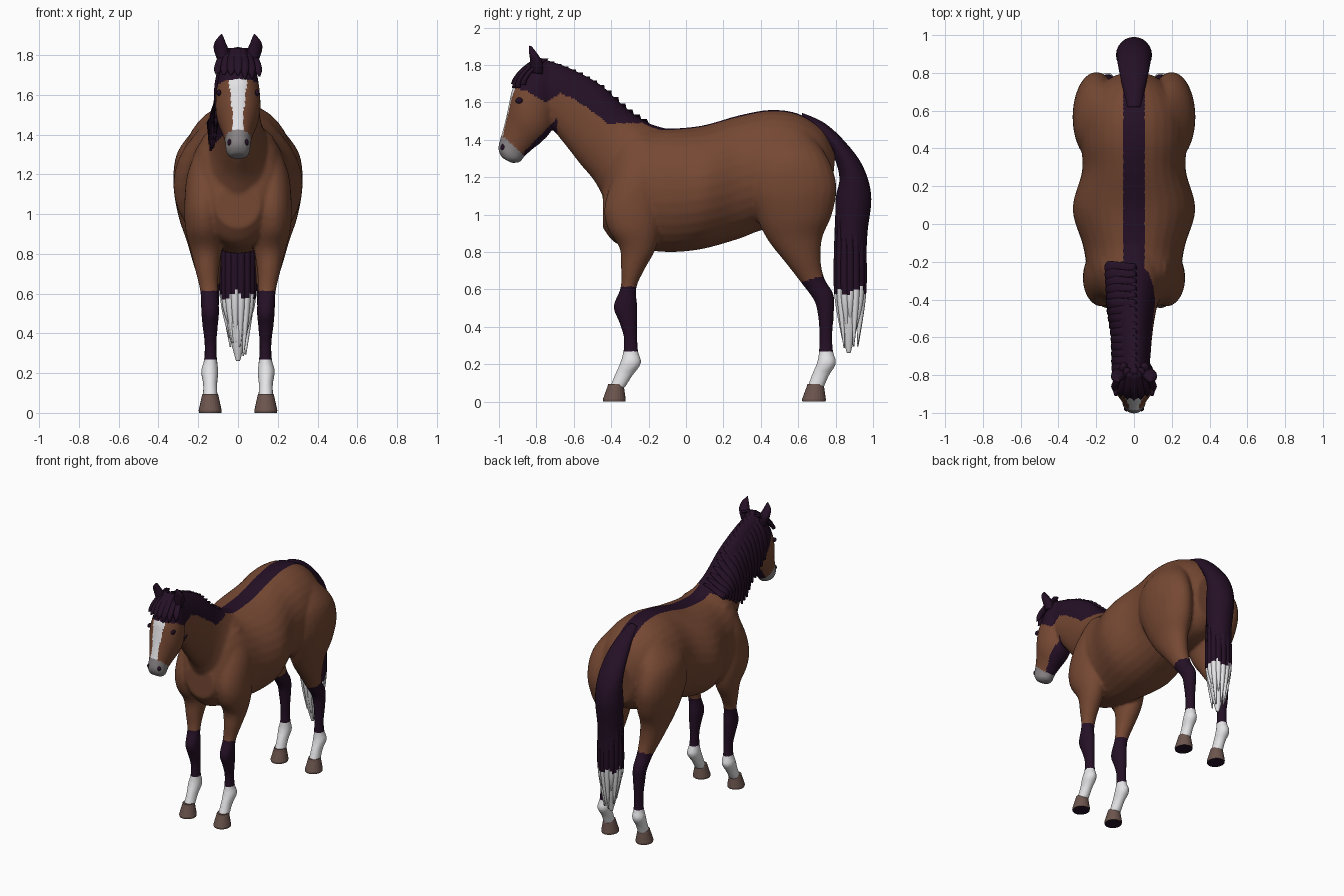
import bpy, bmesh, math, random
random.seed(4)

def material(name, rgb):
    m = bpy.data.materials.new(name)
    m.diffuse_color = (*rgb, 1)
    return m

BROWN, DARK, WHITE, GREY, HOOF = range(5)
MATS = [material("chestnut coat", (0.18, 0.065, 0.033)),
        material("dark hair", (0.018, 0.005, 0.019)),
        material("white marking", (0.80, 0.80, 0.82)),
        material("grey muzzle", (0.25, 0.23, 0.235)),
        material("taupe hoof", (0.15, 0.09, 0.075))]

def interp(table, v):
    if v <= table[0][0]:
        return table[0][1]
    for (a, p), (b, q) in zip(table, table[1:]):
        if v <= b:
            return p + (q - p) * (v - a) / (b - a)
    return table[-1][1]

def smooth_rings(rings, steps):
    """Catmull-Rom interpolation of the ring parameters."""
    out = []
    for i in range(len(rings) - 1):
        p = [rings[max(0, min(len(rings) - 1, i + k))] for k in (-1, 0, 1, 2)]
        for s in range(steps):
            t = s / steps
            out.append([0.5 * (2 * b + (c - a) * t + (2 * a - 5 * b + 4 * c - d) * t * t
                               + (3 * b - a - 3 * c + d) * t ** 3)
                        for a, b, c, d in zip(*p)])
    return out + [list(rings[-1])]

def loft(bm, rings, sides=(1,), steps=5, n=24):
    """Ring = (y1, z1, y2, z2, half width in x, centre x): ellipse spanning two profile points."""
    rings = [tuple(r) + (0,) * (6 - len(r)) for r in rings]
    for s in sides:
        loops = []
        for y1, z1, y2, z2, w, cx in smooth_rings(rings, steps):
            loop = []
            for k in range(n):
                a = 2 * math.pi * k / n
                u = math.sin(a) / 2
                loop.append(bm.verts.new((s * (cx + w * math.cos(a)),
                                          (y1 + y2) / 2 + (y1 - y2) * u,
                                          (z1 + z2) / 2 + (z1 - z2) * u)))
            loops.append(loop)
        for A, B in zip(loops, loops[1:]):
            for k in range(n):
                bm.faces.new((A[k], A[(k + 1) % n], B[(k + 1) % n], B[k]))
        bm.faces.new(loops[0])
        bm.faces.new(loops[-1])

def finish(name, bm):
    bmesh.ops.recalc_face_normals(bm, faces=bm.faces)
    me = bpy.data.meshes.new(name)
    bm.to_mesh(me)
    bm.free()
    ob = bpy.data.objects.new(name, me)
    bpy.context.collection.objects.link(ob)
    return ob

def paint(ob, rule, smooth=True):
    ob.data.materials.clear()
    for m in MATS:
        ob.data.materials.append(m)
    for p in ob.data.polygons:
        p.use_smooth = smooth
        p.material_index = rule(p.center, p.normal)

# ---- profiles ----
TORSO = [(0.80, 1.34, 0.77, 1.02, 0.10), (0.73, 1.46, 0.70, 0.95, 0.20),
         (0.60, 1.54, 0.58, 0.92, 0.27), (0.45, 1.56, 0.42, 0.92, 0.28),
         (0.28, 1.53, 0.28, 0.87, 0.275), (0.08, 1.475, 0.08, 0.815, 0.325),
         (-0.13, 1.46, -0.10, 0.80, 0.27), (-0.28, 1.48, -0.27, 0.82, 0.24),
         (-0.38, 1.40, -0.38, 0.85, 0.19), (-0.445, 1.15, -0.445, 0.93, 0.11)]
NECK = [(-0.08, 1.455, -0.36, 0.95, 0.17), (-0.20, 1.49, -0.43, 1.07, 0.17),
        (-0.32, 1.57, -0.49, 1.18, 0.13), (-0.45, 1.69, -0.565, 1.27, 0.108),
        (-0.58, 1.765, -0.635, 1.36, 0.095), (-0.69, 1.81, -0.70, 1.44, 0.088),
        (-0.79, 1.84, -0.76, 1.50, 0.08)]
HEAD = [(-0.78, 1.845, -0.70, 1.66, 0.07), (-0.86, 1.79, -0.70, 1.55, 0.10),
        (-0.925, 1.68, -0.72, 1.45, 0.113), (-0.945, 1.60, -0.765, 1.395, 0.108),
        (-0.962, 1.52, -0.82, 1.35, 0.085), (-0.98, 1.45, -0.86, 1.315, 0.068),
        (-0.995, 1.40, -0.875, 1.295, 0.063), (-1.004, 1.35, -0.89, 1.28, 0.06),
        (-0.985, 1.305, -0.93, 1.275, 0.04)]
HIND_LEG = [(0.45, 1.46, 0.66, 1.44, 0.07, 0.13), (0.36, 1.32, 0.76, 1.30, 0.115, 0.19),
            (0.33, 1.15, 0.805, 1.15, 0.125, 0.20), (0.38, 0.98, 0.78, 1.0, 0.115, 0.185),
            (0.44, 0.86, 0.73, 0.88, 0.09, 0.17), (0.535, 0.74, 0.72, 0.76, 0.07, 0.155),
            (0.62, 0.63, 0.74, 0.66, 0.051, 0.142), (0.685, 0.54, 0.79, 0.57, 0.045, 0.14),
            (0.705, 0.46, 0.79, 0.46, 0.039, 0.14), (0.713, 0.36, 0.783, 0.36, 0.031, 0.138),
            (0.71, 0.27, 0.787, 0.27, 0.033, 0.138), (0.70, 0.21, 0.803, 0.205, 0.044, 0.142),
            (0.675, 0.15, 0.765, 0.14, 0.036, 0.14), (0.645, 0.07, 0.735, 0.07, 0.038, 0.14)]
FRONT_LEG = [(-0.30, 1.40, -0.16, 1.40, 0.05, 0.12), (-0.38, 1.22, -0.12, 1.22, 0.09, 0.16),
             (-0.435, 1.05, -0.13, 1.05, 0.10, 0.17), (-0.42, 0.93, -0.14, 0.92, 0.095, 0.17),
             (-0.355, 0.82, -0.165, 0.81, 0.078, 0.16), (-0.347, 0.71, -0.22, 0.71, 0.058, 0.155),
             (-0.35, 0.61, -0.265, 0.61, 0.045, 0.145), (-0.388, 0.51, -0.26, 0.51, 0.045, 0.14),
             (-0.36, 0.43, -0.26, 0.43, 0.038, 0.14), (-0.335, 0.35, -0.26, 0.35, 0.03, 0.138),
             (-0.336, 0.27, -0.255, 0.27, 0.032, 0.138), (-0.35, 0.215, -0.24, 0.205, 0.044, 0.142),
             (-0.378, 0.15, -0.285, 0.14, 0.036, 0.14), (-0.412, 0.07, -0.33, 0.07, 0.038, 0.14)]
TAIL = [(0.62, 1.545, 0.62, 1.48, 0.04), (0.74, 1.49, 0.70, 1.42, 0.06),
        (0.85, 1.39, 0.78, 1.33, 0.08), (0.945, 1.26, 0.82, 1.20, 0.092),
        (0.99, 1.10, 0.80, 1.08, 0.095), (0.97, 0.90, 0.80, 0.90, 0.085),
        (0.96, 0.70, 0.80, 0.70, 0.078), (0.945, 0.60, 0.81, 0.60, 0.072),
        (0.92, 0.42, 0.82, 0.42, 0.05), (0.88, 0.26, 0.86, 0.26, 0.01)]
CREST = [(-0.79, 1.84), (-0.69, 1.81), (-0.58, 1.765), (-0.45, 1.69), (-0.32, 1.57), (-0.20, 1.49)]
MANE_RIGHT = [(-0.95, 1.69), (-0.85, 1.66), (-0.75, 1.60), (-0.67, 1.65), (-0.60, 1.62),
              (-0.50, 1.55), (-0.42, 1.49), (-0.30, 1.49)]
MANE_LEFT = [(-0.95, 1.69), (-0.85, 1.65), (-0.75, 1.50), (-0.60, 1.40), (-0.45, 1.35),
             (-0.32, 1.41), (-0.20, 1.47)]

# ---- body: all fleshy parts fused into one skin ----
bm = bmesh.new()
for part in (TORSO, NECK, HEAD):
    loft(bm, part, n=32)
for part in (HIND_LEG, FRONT_LEG):
    loft(bm, part, sides=(1, -1))
body = finish("body", bm)
fuse = body.modifiers.new("fuse", 'REMESH')
fuse.mode = 'VOXEL'
fuse.voxel_size = 0.0105
relax = body.modifiers.new("relax", 'SMOOTH')
relax.factor = 0.5
relax.iterations = 5
skin = bpy.data.meshes.new_from_object(body.evaluated_get(bpy.context.evaluated_depsgraph_get()))
body.modifiers.clear()
body.data = skin

def body_rule(c, n):
    x, y, z = c
    if z < 0.72:  # stockings
        top = 0.615 if y < 0.2 else 0.64 + 0.3 * (y - 0.62)
        return WHITE if z < 0.27 else DARK if z < top else BROWN
    if y < -0.2 and z > interp(MANE_LEFT if x < 0 else MANE_RIGHT, y):  # mane roots
        return DARK
    if abs(x) < 0.056 and z > 1.3 and y > -0.35 and n.z > 0.2:  # dorsal stripe
        return DARK
    if y < -0.69:
        if y < -0.86 and z < 1.42 - 0.9 * (y + 0.98):  # muzzle
            return GREY
        if z < 1.33 + 1.03 * (y + 0.87):  # under the jaw
            return DARK
        if n.y < -0.4 and y < -0.88 and abs(x) < 0.028 + 0.1 * max(0, z - 1.5):  # blaze
            return WHITE
    return BROWN
paint(body, body_rule)

# ---- hooves with dark soles ----
bm = bmesh.new()
for y1, y2 in ((-0.42, -0.332), (0.645, 0.738)):
    loft(bm, [(y1 + 0.004, 0.095, y2 - 0.004, 0.095, 0.039, 0.14), (y1, 0.08, y2, 0.08, 0.043, 0.14),
              (y1 - 0.025, 0.012, y2 + 0.01, 0.012, 0.058, 0.14),
              (y1 - 0.023, 0, y2 + 0.008, 0, 0.056, 0.14)], sides=(1, -1), steps=1)
hooves = finish("hooves", bm)
paint(hooves, lambda c, n: DARK if n.z < -0.7 else HOOF, smooth=False)

# ---- ears ----
bm = bmesh.new()
loft(bm, [(-0.83, 1.76, -0.765, 1.75, 0.028, 0.068), (-0.835, 1.83, -0.765, 1.81, 0.037, 0.083),
          (-0.84, 1.87, -0.79, 1.855, 0.028, 0.09), (-0.838, 1.905, -0.825, 1.90, 0.005, 0.083)],
     sides=(1, -1), n=14)
paint(finish("ears", bm), lambda c, n: DARK)

# ---- nostrils and eyes ----
for name, loc, size, mat in (("nostril", (0.04, -0.978, 1.36), (0.014, 0.014, 0.018), DARK),
                             ("eye", (0.096, -0.892, 1.61), (0.012, 0.02, 0.016), DARK)):
    bm = bmesh.new()
    for s in (1, -1):
        r = bmesh.ops.create_uvsphere(bm, u_segments=12, v_segments=8, radius=1)
        for v in r["verts"]:
            v.co = [(v.co[i] * size[i] + loc[i]) * (s if i == 0 else 1) for i in range(3)]
    paint(finish(name + "s", bm), lambda c, n, m=mat: m)

# ---- mane locks falling on the left of the neck ----
bm = bmesh.new()
for i in range(15):
    y = -0.77 + 0.038 * i
    zc = interp(CREST, y) - 0.005
    end = min(interp(MANE_LEFT, y), zc - 0.05) - random.uniform(0, 0.05)
    h = zc - end
    out = interp([(-0.78, 0.11), (-0.6, 0.115), (-0.45, 0.14), (-0.25, 0.15)], y)
    row = [(0, 0.02, 0.02, 0.03), (0.25, 0.55, 0.03, 0.036), (0.6, 0.88, 0.022, 0.036), (1, 1.0, 0.006, 0.008)]
    loft(bm, [(y - hw + 0.01 * f, zc - h * f, y + hw + 0.01 * f, zc - h * f, th, -out * o)
              for f, o, th, hw in row], steps=4, n=10)
paint(finish("mane", bm), lambda c, n: DARK)

# ---- forelock ----
bm = bmesh.new()
for i in range(7):
    x = -0.09 + 0.03 * i
    back = 6 * x * x
    end = 1.69 + random.uniform(-0.02, 0.015)
    loft(bm, [(y - 0.012 + back, z, y + 0.02 + back, z, w, x * k) for y, z, w, k in
              ((-0.80, 1.835, 0.02, 0.6), (-0.872, 1.78, 0.025, 0.9),
               (-0.912, 1.73, 0.022, 1.1), (-0.925, end, 0.004, 1.2))], steps=4, n=10)
paint(finish("forelock", bm), lambda c, n: DARK)

# ---- tail: core with loose strands ----
bm = bmesh.new()
loft(bm, TAIL, steps=10)
for i in range(14):
    a = 2 * math.pi * i / 14
    top, end = random.uniform(0.95, 1.1), random.uniform(0.28, 0.45)
    rows = ((top, 1.0, 0.012), (0.75, 1.0, 0.022), (0.55, 0.95, 0.02), (end, 0.6, 0.004))
    loft(bm, [(0.878 + 0.068 * k * math.sin(a) - r, z, 0.878 + 0.068 * k * math.sin(a) + r, z,
               r, 0.07 * k * math.cos(a)) for z, k, r in rows], steps=8, n=8)
paint(finish("tail", bm),
      lambda c, n: WHITE if c.z < 0.59 + 0.02 * math.sin(70 * c.x + 50 * c.y) else DARK)
